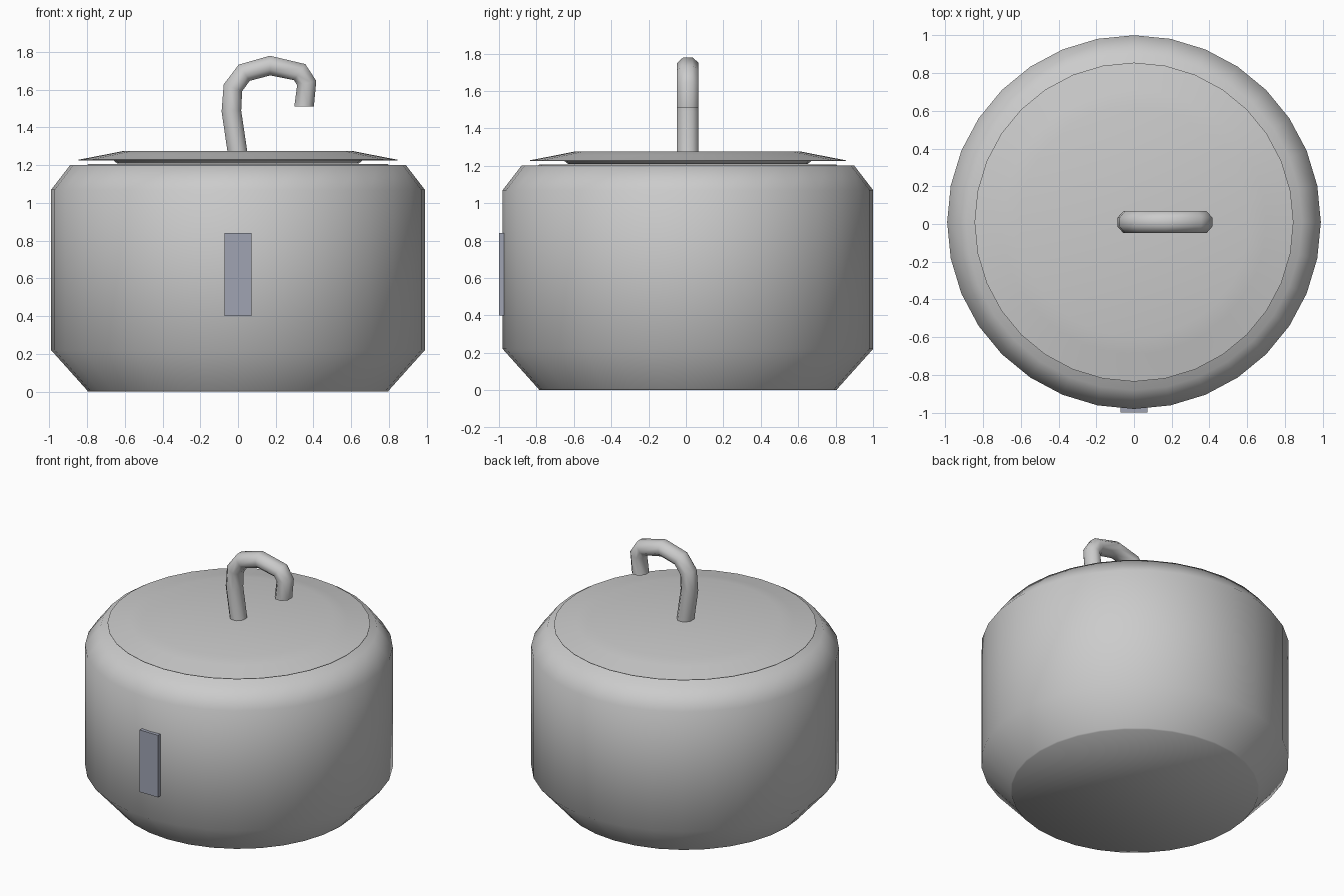
import bpy, bmesh, math
from mathutils import Vector

if "Cube" in bpy.data.objects:
    bpy.data.objects.remove(bpy.data.objects["Cube"])

CY = 0.01  # the round parts sit slightly back of the origin


def finish(name, bm, angle=60):
    bmesh.ops.recalc_face_normals(bm, faces=bm.faces[:])
    mesh = bpy.data.meshes.new(name)
    bm.to_mesh(mesh)
    bm.free()
    obj = bpy.data.objects.new(name, mesh)
    bpy.context.collection.objects.link(obj)
    bpy.ops.object.select_all(action='DESELECT')
    obj.select_set(True)
    bpy.context.view_layer.objects.active = obj
    if angle:
        bpy.ops.object.shade_smooth_by_angle(angle=math.radians(angle))
    return obj


def skin(name, rings, angle=60):
    """Join rings of points with quads and cap both ends."""
    bm = bmesh.new()
    loops = [[bm.verts.new(p) for p in ring] for ring in rings]
    n = len(loops[0])
    for a, b in zip(loops, loops[1:]):
        for i in range(n):
            j = (i + 1) % n
            bm.faces.new((a[i], a[j], b[j], b[i]))
    bm.faces.new(loops[0])
    bm.faces.new(loops[-1])
    return finish(name, bm, angle)


def turned(name, profile, sides=32):
    angles = [2 * math.pi * i / sides for i in range(sides)]
    return skin(name, [[(r * math.cos(a), CY + r * math.sin(a), z) for a in angles]
                       for r, z in profile])


# pot body with chamfered shoulders and a thin raised rim
turned("pot_body", [(0.795, 0), (0.80, 0.008), (0.99, 0.22), (0.99, 1.07),
                    (0.89, 1.20), (0.80, 1.20), (0.795, 1.206)])

# lid with a sloping thin brim and a plug underneath
turned("lid", [(0.64, 1.209), (0.665, 1.229), (0.66, 1.24), (0.845, 1.226),
               (0.845, 1.229), (0.70, 1.257), (0.61, 1.275)])

# hooked handle: octagonal section swept along a bent path
path = [Vector((x, CY, z)) for x, z in
        [(0.00, 1.25), (-0.035, 1.487), (-0.027, 1.61), (0.033, 1.69),
         (0.17, 1.728), (0.327, 1.693), (0.364, 1.635), (0.35, 1.51)]]
side = Vector((0, 1, 0))
rings = []
for i, p in enumerate(path):
    before = (p - path[i - 1]).normalized() if i else None
    after = (path[i + 1] - p).normalized() if i < len(path) - 1 else None
    t = ((before or after) + (after or before)).normalized()
    out = side.cross(t)
    if i == len(path) - 1:  # horizontal cut at the tip
        out = Vector((1 if out.x > 0 else -1, 0, 0))
    k = 1 / math.cos(math.pi / 8)
    rings.append([p + side * (0.058 * k * math.cos(a)) + out * (0.052 * k * math.sin(a))
                  for a in [math.pi / 8 + math.pi / 4 * s for s in range(8)]])
skin("handle_hook", rings, 50)

# front indicator plate
bm = bmesh.new()
bmesh.ops.create_cube(bm, size=1)
for v in bm.verts:
    v.co = Vector((v.co.x * 0.144, v.co.y * 0.05 - 0.975, v.co.z * 0.44 + 0.62))
plate = finish("front_plate", bm, None)
dark = bpy.data.materials.new("dark_grey")
dark.diffuse_color = (0.35, 0.37, 0.45, 1)
dark.use_nodes = True
dark.node_tree.nodes["Principled BSDF"].inputs["Base Color"].default_value = dark.diffuse_color
plate.data.materials.append(dark)
